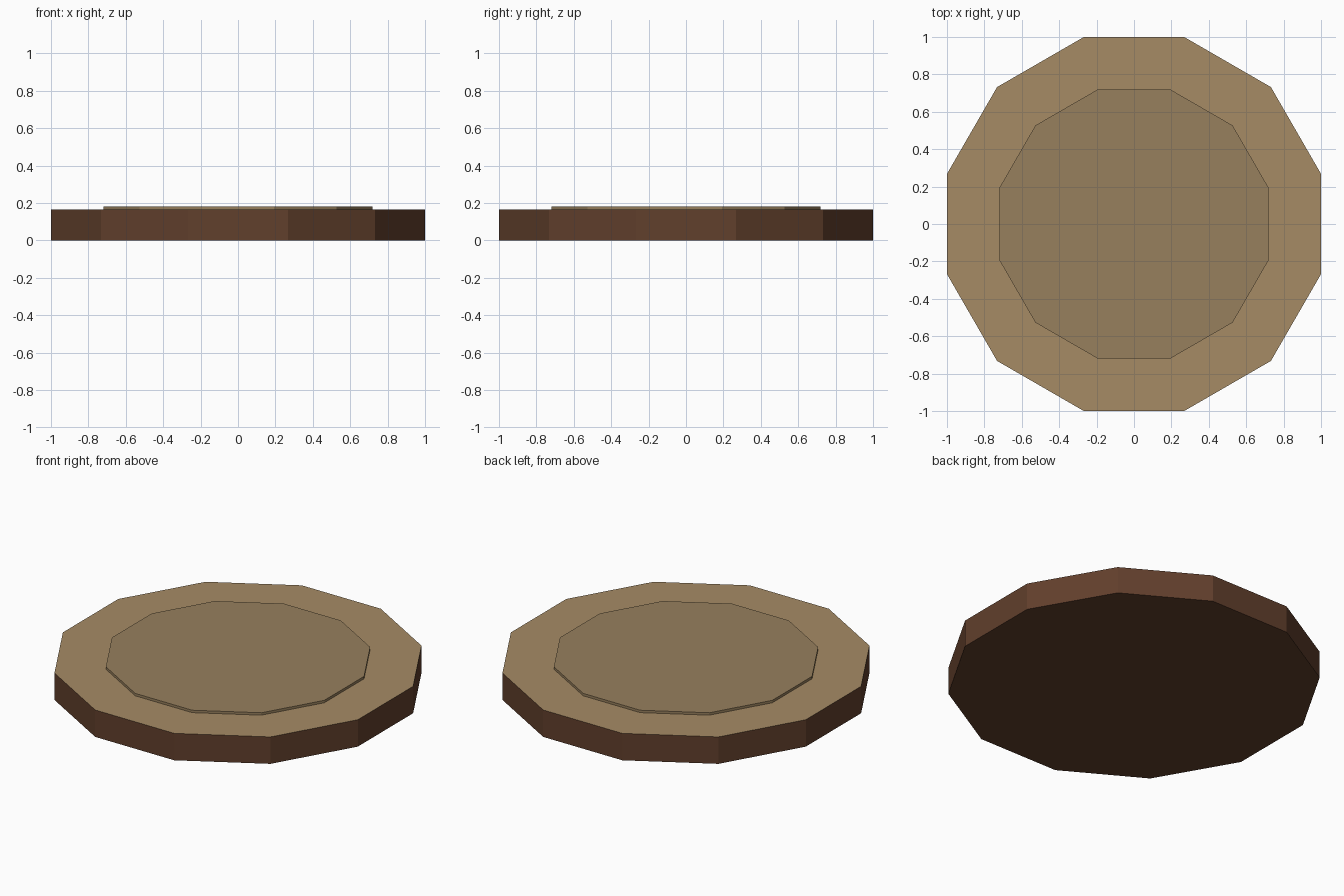
import bpy, bmesh
from math import cos, pi, radians
from mathutils import Matrix

if "Cube" in bpy.data.objects:
    bpy.data.objects.remove(bpy.data.objects["Cube"])

SIDES = 12


def material(name, rgb):
    m = bpy.data.materials.new(name)
    m.diffuse_color = (*rgb, 1)
    m.use_nodes = True
    m.node_tree.nodes["Principled BSDF"].inputs["Base Color"].default_value = m.diffuse_color
    return m


def disc(name, apothem, z0, z1, side_mat, top_mat):
    """Twelve-sided flat disc, flats facing the axes, with its own top colour."""
    r = apothem / cos(pi / SIDES)
    bm = bmesh.new()
    place = Matrix.Translation((0, 0, (z0 + z1) / 2)) @ Matrix.Rotation(radians(180 / SIDES), 4, 'Z')
    bmesh.ops.create_cone(bm, cap_ends=True, segments=SIDES, radius1=r, radius2=r,
                          depth=z1 - z0, matrix=place)
    bm.normal_update()
    for f in bm.faces:
        f.material_index = 1 if f.normal.z > 0.5 else 0
    mesh = bpy.data.meshes.new(name)
    bm.to_mesh(mesh)
    bm.free()
    mesh.materials.append(side_mat)
    mesh.materials.append(top_mat)
    ob = bpy.data.objects.new(name, mesh)
    bpy.context.collection.objects.link(ob)
    return ob


bark = material("bark", (0.12, 0.05, 0.025))
wood = material("cut_wood", (0.38, 0.26, 0.13))
heart = material("inner_wood", (0.31, 0.215, 0.11))

# Thick outer slab with dark sides and a pale cut face
disc("slab", 1.0, 0.0, 0.165, bark, wood)

# Thin raised inner disc
disc("inner_ring", 0.72, 0.15, 0.18, heart, heart)
